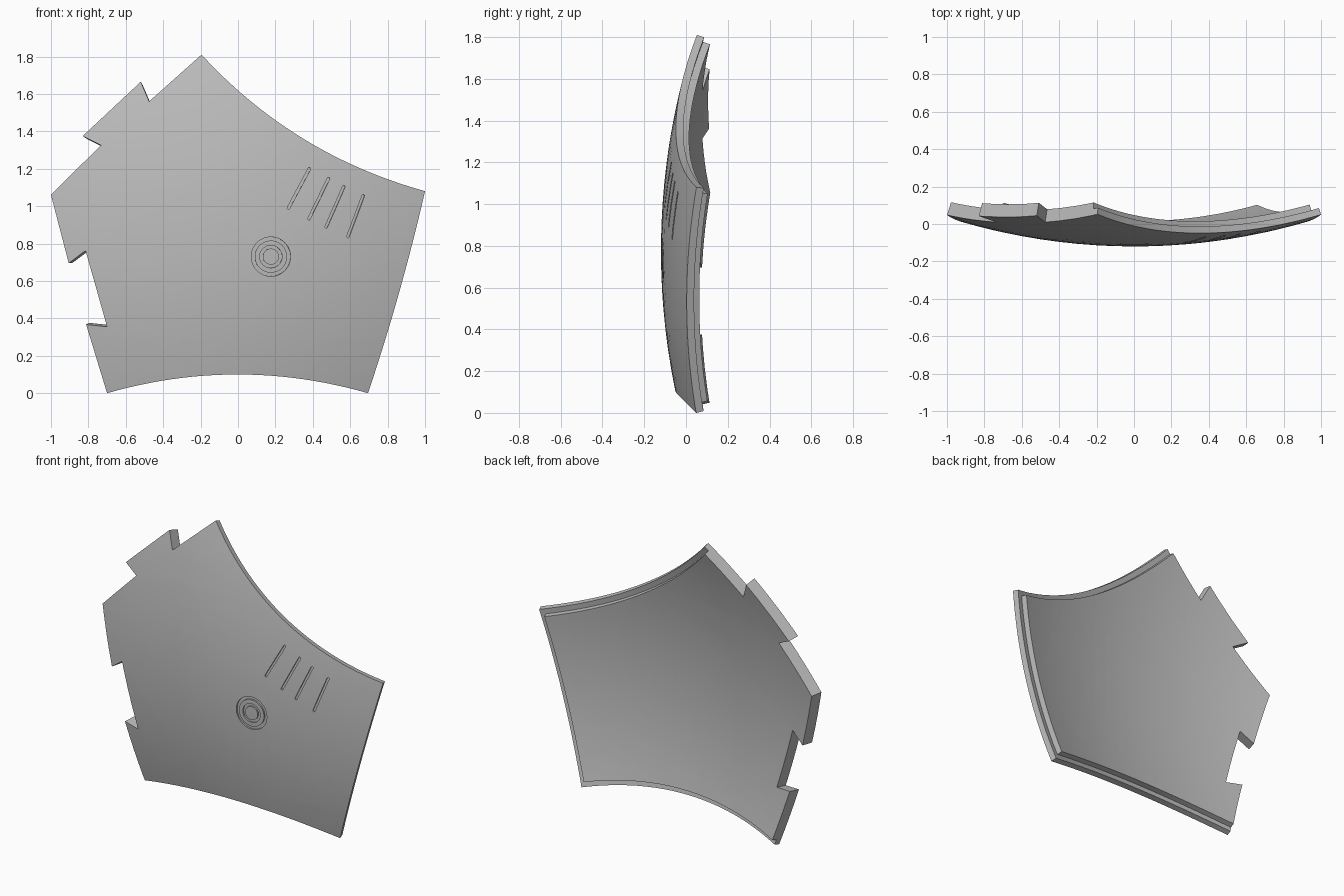
import bpy, bmesh, math
from mathutils import Vector

cube = bpy.data.objects.get("Cube")
if cube:
    bpy.data.objects.remove(cube, do_unlink=True)

RADIUS = 3.3
CENTRE = Vector((0, RADIUS - 0.12, 0.776))
LIP = 0.034

grey = bpy.data.materials.new("plain grey")
grey.use_nodes = True
COLOUR = (0.5, 0.5, 0.5, 1)
grey.diffuse_color = COLOUR
grey.node_tree.nodes["Principled BSDF"].inputs["Base Color"].default_value = COLOUR


def on_sphere(p, depth):
    """Place a front-plane point on the dome, then sink it towards the dome centre."""
    dx, dz = p.x - CENTRE.x, p.z - CENTRE.z
    radial = Vector((dx, -math.sqrt(RADIUS ** 2 - dx * dx - dz * dz), dz))
    return CENTRE + radial * (1 - depth / RADIUS)


def domed_solid(name, polys, levels, step):
    """Thicken flat (points, region) polygons into one curved solid; region sets the depth."""
    flat = bmesh.new()
    for pts, region in polys:
        f = flat.faces.new([flat.verts.new((p[0], 0, p[1])) for p in pts])
        f.material_index = region
    bmesh.ops.remove_doubles(flat, verts=flat.verts, dist=1e-5)
    bmesh.ops.triangulate(flat, faces=[f for f in flat.faces if len(f.verts) > 4])
    for axis in (Vector((1, 0, 0)), Vector((0, 0, 1))):
        for i in range(-20, 21):
            bmesh.ops.bisect_plane(flat, geom=flat.verts[:] + flat.edges[:] + flat.faces[:],
                                   plane_co=axis * i * step, plane_no=axis, dist=1e-5)
    bm, made = bmesh.new(), {}

    def vert(v, level):
        key = (v, level)
        if key not in made:
            made[key] = bm.verts.new(on_sphere(v.co, levels[level]))
        return made[key]

    for f in flat.faces:
        bm.faces.new([vert(v, 0) for v in f.verts])
        bm.faces.new([vert(v, f.material_index + 1) for v in reversed(f.verts)])
    for e in flat.edges:
        ends = sorted(f.material_index + 1 for f in e.link_faces)
        start = 0 if len(ends) == 1 else ends[0]
        a, b = e.verts
        for k in range(start, ends[-1]):
            bm.faces.new((vert(a, k), vert(b, k), vert(b, k + 1), vert(a, k + 1)))
    bmesh.ops.recalc_face_normals(bm, faces=bm.faces)
    mesh = bpy.data.meshes.new(name)
    bm.to_mesh(mesh)
    bm.free()
    flat.free()
    mesh.materials.append(grey)
    ob = bpy.data.objects.new(name, mesh)
    bpy.context.collection.objects.link(ob)
    return ob


def bowed(a, b, bulge, n=24):
    """Points from a up to, but not including, b; positive bulge bows outwards."""
    a, b = Vector(a), Vector(b)
    d = (b - a).normalized()
    out = Vector((d.y, -d.x))
    return [a.lerp(b, i / n) + out * bulge * 4 * (i / n) * (1 - i / n) for i in range(n)]


# Outline: three plain sides with a stepped lip, two sides with interlocking notches
low_right, right, top, low_left = (0.695, 0), (1, 1.08), (-0.195, 1.81), (-0.7, 0)
chain = (bowed(low_left, low_right, -0.1) + bowed(low_right, right, 0.014)
         + bowed(right, top, -0.1) + [Vector(top)])
jagged = [(-0.475, 1.56), (-0.52, 1.665), (-0.83, 1.375), (-0.733, 1.326), (-1, 1.06),
          (-0.905, 0.695), (-0.815, 0.762), (-0.7, 0.355), (-0.812, 0.367)]
jagged = [Vector(p) for p in jagged]


def slide(p, side, tangent):
    e = (side - p).normalized()
    return p + e * LIP / abs(e.cross(tangent))


# Inner border of the lip, mitred at the corners
inner = [slide(chain[0], jagged[-1], (chain[1] - chain[0]).normalized())]
for a, p, b in zip(chain, chain[1:], chain[2:]):
    t1, t2 = (p - a).normalized(), (b - p).normalized()
    n1, n2 = Vector((-t1.y, t1.x)), Vector((-t2.y, t2.x))
    inner.append(p + (n1 + n2) * LIP / (1 + n1.dot(n2)))
inner.append(slide(chain[-1], jagged[0], (chain[-1] - chain[-2]).normalized()))

polys = [((chain[i], chain[i + 1], inner[i + 1], inner[i]), 0) for i in range(len(chain) - 1)]
polys.append((inner + jagged, 1))
panel = domed_solid("curved_panel", polys, (0, 0.037, 0.072), 0.1)


# Groove cutters: round-ended slots and concentric rings
def slot(a, b, r=0.007, n=6):
    a, b = Vector(a), Vector(b)
    base = math.atan2(b.y - a.y, b.x - a.x) - math.pi / 2
    pts = []
    for c, turn in ((b, 0), (a, math.pi)):
        for i in range(n + 1):
            t = base + turn + math.pi * i / n
            pts.append(c + Vector((math.cos(t), math.sin(t))) * r)
    return pts


def ring(c, r1, r2, n=48):
    def at(r, i):
        t = math.tau * (i % n) / n
        return (c[0] + r * math.cos(t), c[1] + r * math.sin(t))
    return [((at(r2, i), at(r2, i + 1), at(r1, i + 1), at(r1, i)), 0) for i in range(n)]


slots = [((0.27, 0.99), (0.382, 1.2)), ((0.38, 0.933), (0.484, 1.147)),
         ((0.472, 0.89), (0.566, 1.104)), ((0.588, 0.837), (0.67, 1.056))]
hub = (0.176, 0.73)
grooves = [(slot(a, b), 0) for a, b in slots] + ring(hub, 0.086, 0.105) + ring(hub, 0.043, 0.06)
cutter = domed_solid("groove_cutter", grooves, (-0.02, 0.01), 5)
cutter.hide_render = True

# Cut the grooves, then drop the cutter
cut = panel.modifiers.new("grooves", 'BOOLEAN')
cut.operation, cut.solver, cut.object = 'DIFFERENCE', 'EXACT', cutter
bpy.ops.object.select_all(action='DESELECT')
bpy.context.view_layer.objects.active = panel
panel.select_set(True)
bpy.ops.object.modifier_apply(modifier=cut.name)
bpy.data.objects.remove(cutter, do_unlink=True)
bpy.ops.object.shade_smooth_by_angle(angle=math.radians(25))
